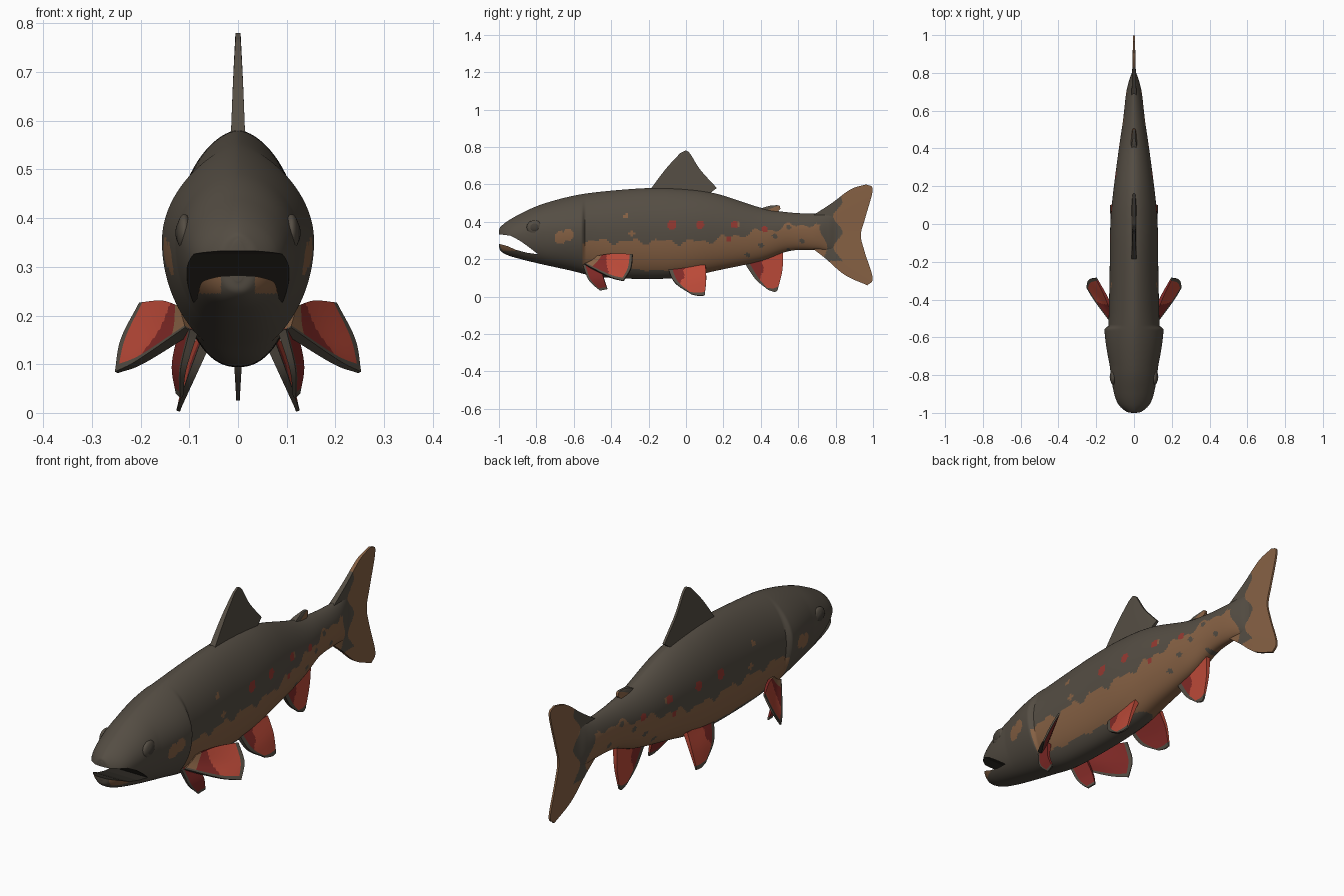
import bpy, bmesh, math
from mathutils import Vector

cube = bpy.data.objects.get("Cube")
if cube:
    bpy.data.objects.remove(cube, do_unlink=True)

# Materials
DARK, BROWN, RED, DEEP_RED, MOUTH, PUPIL, SPOT = range(7)


def material(name, colour):
    m = bpy.data.materials.new(name)
    m.use_nodes = True
    m.diffuse_color = (*colour, 1)
    bsdf = next(n for n in m.node_tree.nodes if n.type == 'BSDF_PRINCIPLED')
    bsdf.inputs["Base Color"].default_value = (*colour, 1)
    bsdf.inputs["Roughness"].default_value = 0.8
    return m


MATERIALS = [
    material("dark olive", (.09, .075, .057)),
    material("warm brown", (.24, .12, .058)),
    material("fin red", (.5, .068, .04)),
    material("deep red", (.22, .023, .02)),
    material("mouth dark", (.03, .026, .02)),
    material("eye dark", (.06, .051, .04)),
    material("spot red", (.29, .04, .03)),
]


def spline(points, n):
    """Resample a smooth curve through points into n samples."""
    p = [Vector(q) for q in points]
    p = [2 * p[0] - p[1]] + p + [2 * p[-1] - p[-2]]
    out = []
    for i in range(n):
        s = i / (n - 1) * (len(p) - 3)
        k = min(int(s), len(p) - 4)
        t = s - k
        a, b, c, d = p[k:k + 4]
        out.append(b + (c - a) * (t / 2) + (2 * a - 5 * b + 4 * c - d) * (t * t / 2)
                   + (3 * b - a - 3 * c + d) * (t ** 3 / 2))
    return out


def finish(name, bm):
    bmesh.ops.recalc_face_normals(bm, faces=bm.faces)
    me = bpy.data.meshes.new(name)
    bm.to_mesh(me)
    bm.free()
    for m in MATERIALS:
        me.materials.append(m)
    ob = bpy.data.objects.new(name, me)
    bpy.context.collection.objects.link(ob)
    return ob


def select(ob):
    bpy.ops.object.select_all(action='DESELECT')
    ob.select_set(True)
    bpy.context.view_layer.objects.active = ob


def smooth(ob, angle=40):
    select(ob)
    bpy.ops.object.shade_smooth_by_angle(angle=math.radians(angle))


# Body colouring
RED_SPOTS = [(-.075, .385, .025), (.075, .385, .022), (.26, .385, .02),
             (.42, .36, .018), (.23, .31, .014)]
BROWN_SPOTS = [(-.32, .43, .014), (-.29, .335, .014), (-.63, .33, .03), (-.67, .315, .034),
               (.277, .39, .014)]


def inside(spots, y, z):
    return any(math.hypot(y - a, z - b) < r for a, b, r in spots)


def tail_colour(y, z):
    start = .735 + .02 * math.sin(30 * z)
    end = .812 + .024 * math.sin(38 * z + 1)
    return DARK if (y > start or z > .385) and y < end and z > .19 else BROWN


def body_colour(c):
    x, y, z = abs(c.x), c.y, c.z
    if y > .7:
        return tail_colour(y, z)
    if x > .02 and inside(RED_SPOTS, y, z):
        return SPOT
    if x > .02 and inside(BROWN_SPOTS, y, z):
        return BROWN
    if y < -.88:
        return BROWN if .245 < z < .282 and .035 < x < .095 else DARK
    wave = .012 * math.sin(37 * y) + .009 * math.sin(71 * y + 1)
    high = .295 + .09 * min(1, max(0, (y - .1) / .5)) + wave
    low = .16 - .05 * (y + .55) + wave / 3
    if y > .15:
        low -= .3 * (y - .15)
    blotch = .3 < y < .66 and math.sin(43 * y) * math.sin(50 * z + 9 * y) > .82
    return BROWN if y > -.55 and low < z < high and not blotch else DARK


# Body: rings of y, top, bottom, half width
STATIONS = [(-1, .355, .27, .015), (-.992, .372, .245, .045), (-.955, .403, .222, .083),
            (-.89, .44, .202, .107), (-.78, .49, .175, .125), (-.62, .535, .14, .138),
            (-.46, .56, .105, .133), (-.2, .58, .094, .128), (0, .575, .105, .125),
            (.17, .548, .14, .11), (.4, .475, .19, .08), (.55, .45, .243, .058),
            (.69, .443, .25, .042), (.76, .445, .245, .026), (.8, .445, .245, .012),
            (.84, .44, .25, .003)]
AROUND = 144
bm = bmesh.new()
rings = []
for y, top, bottom, width in spline(STATIONS, 320):
    # gill cover flares out and ends in a step
    gill = max(0, min((y + .75) / .19, (-.54 - y) / .015, 1))
    mid = bottom + .54 * (top - bottom)
    ring = []
    for i in range(AROUND):
        a = 2 * math.pi * i / AROUND
        ca, sa = math.cos(a), math.sin(a)
        power = 1.2 if sa > 0 else .88
        x = math.copysign(abs(ca) ** power, ca) * (width + .019 * gill * ca * ca)
        z = mid + sa * (top - mid if sa > 0 else mid - bottom)
        ring.append(bm.verts.new((x, y, z)))
    rings.append(ring)
for r, s in zip(rings, rings[1:]):
    for i in range(AROUND):
        j = (i + 1) % AROUND
        bm.faces.new((r[i], r[j], s[j], s[i]))
bm.faces.new(rings[0])
bm.faces.new(rings[-1])
for f in bm.faces:
    f.material_index = body_colour(f.calc_center_median())
body = finish("body", bm)

# Mouth opening cut through the snout
PROFILE = [(-1.1, .333), (-1, .333), (-.94, .326), (-.89, .3), (-.845, .268), (-.79, .226),
           (-.85, .234), (-.91, .25), (-.955, .27), (-1, .282), (-1.1, .282)]
bm = bmesh.new()
face = bm.faces.new([bm.verts.new((-.3, y, z)) for y, z in PROFILE])
ext = bmesh.ops.extrude_face_region(bm, geom=[face])
bmesh.ops.translate(bm, vec=(.6, 0, 0),
                    verts=[g for g in ext["geom"] if isinstance(g, bmesh.types.BMVert)])
for f in bm.faces:
    f.material_index = MOUTH
cutter = finish("mouth_cutter", bm)
cut = body.modifiers.new("mouth", 'BOOLEAN')
cut.operation = 'DIFFERENCE'
cut.solver = 'EXACT'
cut.object = cutter
select(body)
bpy.ops.object.modifier_apply(modifier=cut.name)
bpy.data.objects.remove(cutter, do_unlink=True)
smooth(body)


def ball(name, centre, size, mat):
    bm = bmesh.new()
    bmesh.ops.create_uvsphere(bm, u_segments=24, v_segments=14, radius=1)
    for v in bm.verts:
        v.co = Vector(a * b + c for a, b, c in zip(v.co, size, centre))
    for f in bm.faces:
        f.material_index = mat
    smooth(finish(name, bm))


# Eyes
for side, word in ((1, "left"), (-1, "right")):
    ball(word + "_eye", (side * .11, -.81, .37), (.016, .042, .038), DARK)
    ball(word + "_pupil", (side * .114, -.81, .37), (.0145, .03, .027), PUPIL)


def fin(name, ribs, rule, side=0, thick=.022, n=30):
    """Tapered fin skin through ribs running from root to tip."""
    lines = [spline([(side * x, y, z) for x, y, z in rib], n) for rib in ribs]
    columns = [spline([line[k] for line in lines], n) for k in range(n)]
    bm = bmesh.new()
    grid = [[bm.verts.new(p) for p in col] for col in columns]
    for v in range(n - 1):
        for u in range(n - 1):
            f = bm.faces.new((grid[v][u], grid[v][u + 1], grid[v + 1][u + 1], grid[v + 1][u]))
            f.material_index = rule(u / (n - 2), v / (n - 2), f.calc_center_median())
    ob = finish(name, bm)
    group = ob.vertex_groups.new(name="taper")
    for v in range(n):
        group.add(list(range(v * n, v * n + n)), 1 - .65 * v / (n - 1), 'REPLACE')
    mod = ob.modifiers.new("thickness", 'SOLIDIFY')
    mod.thickness = thick
    mod.offset = 0
    mod.vertex_group = group.name
    select(ob)
    bpy.ops.object.modifier_apply(modifier=mod.name)
    # inner faces of paired fins are deeper red
    for p in ob.data.polygons:
        if p.material_index == RED and p.normal.x * side < 0:
            p.material_index = DEEP_RED
    smooth(ob)


def flat(*rib):
    return [(0, y, z) for y, z in rib]


def red_fin(u, v, c):
    if u < .1 or v > .9:
        return DARK
    return DEEP_RED if .8 * u + .55 * v + .04 * math.sin(14 * v) < .42 else RED


def pectoral_rule(u, v, c):
    if u < .09 or v > .94:
        return DARK
    if v < .14:
        return BROWN
    return DEEP_RED if v + .25 * u < .52 else RED


def deep_fin(u, v, c):
    return DARK if u < .12 or v > .92 else DEEP_RED


# Fins on the centre line
fin("dorsal_fin", [flat((-.2, .56), (-.11, .68), (-.03, .768)),
                   flat((-.08, .56), (-.03, .68), (.012, .775)),
                   flat((.03, .55), (.06, .62), (.075, .68)),
                   flat((.1, .535), (.13, .555), (.165, .58))],
    lambda u, v, c: DARK, thick=.03)
fin("adipose_fin", [flat((.38, .46), (.42, .478), (.455, .487)),
                    flat((.42, .455), (.46, .474), (.497, .487)),
                    flat((.45, .445), (.485, .453), (.505, .468))],
    lambda u, v, c: BROWN if u > .5 else DARK, thick=.034)
fin("tail_fin", [flat((.68, .435), (.78, .5), (.88, .573), (.965, .6)),
                 flat((.68, .41), (.998, .57)),
                 flat((.68, .38), (.958, .42)),
                 flat((.68, .345), (.935, .33)),
                 flat((.68, .31), (.955, .24)),
                 flat((.68, .28), (.998, .1)),
                 flat((.68, .255), (.75, .2), (.85, .115), (.97, .06))],
    lambda u, v, c: tail_colour(c.y, c.z), thick=.026, n=60)
fin("anal_fin", [flat((.3, .2), (.37, .095), (.44, .035)),
                 flat((.42, .22), (.45, .12), (.475, .025)),
                 flat((.52, .25), (.515, .14), (.49, .035))], red_fin)

# Paired fins
for side, word in ((1, "left"), (-1, "right")):
    fin(word + "_pectoral_fin", [[(.1, -.54, .17), (.2, -.41, .105), (.25, -.335, .083)],
                                 [(.105, -.5, .19), (.17, -.4, .16), (.238, -.295, .15)],
                                 [(.11, -.47, .215), (.15, -.38, .228), (.2, -.285, .225)]],
        pectoral_rule, side)
    fin(word + "_lower_pectoral_fin", [[(.09, -.55, .17), (.112, -.52, .09), (.116, -.46, .032)],
                                       [(.11, -.46, .18), (.13, -.44, .1), (.125, -.42, .04)]],
        deep_fin, side, thick=.018)
    fin(word + "_pelvic_fin", [[(.06, -.1, .16), (.095, -.06, .075), (.12, .03, .012)],
                               [(.065, 0, .16), (.1, .03, .08), (.123, .07, .004)],
                               [(.07, .105, .165), (.1, .108, .09), (.122, .1, .006)]],
        red_fin, side)
